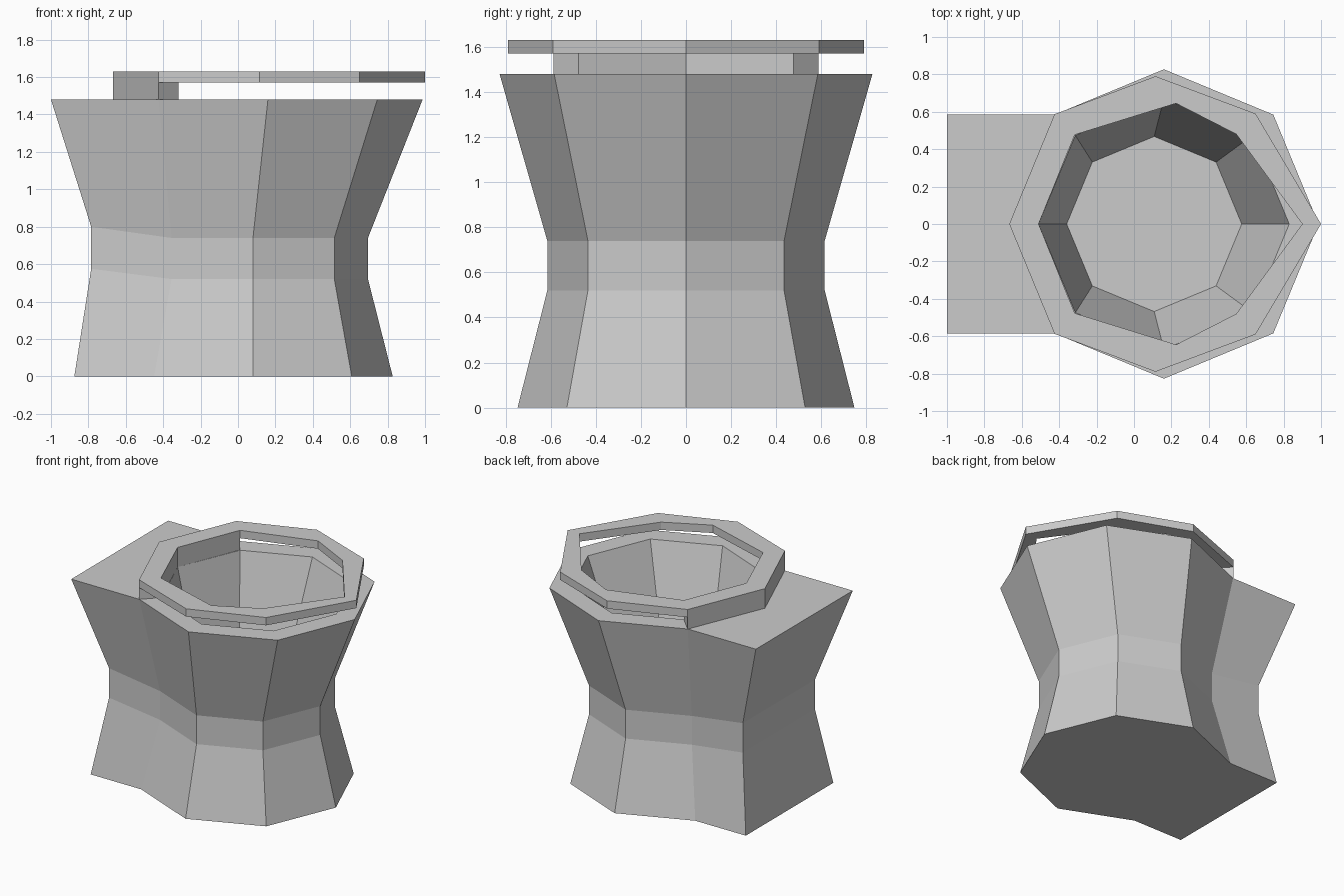
import bpy, bmesh, math

if "Cube" in bpy.data.objects:
    bpy.data.objects.remove(bpy.data.objects["Cube"])

grey = bpy.data.materials.new("stone_grey")
grey.diffuse_color = (0.6, 0.6, 0.6, 1)
grey.use_nodes = True
grey.node_tree.nodes["Principled BSDF"].inputs["Base Color"].default_value = grey.diffuse_color


def finish(bm, name):
    bmesh.ops.recalc_face_normals(bm, faces=bm.faces)
    mesh = bpy.data.meshes.new(name)
    bm.to_mesh(mesh)
    bm.free()
    mesh.materials.append(grey)
    obj = bpy.data.objects.new(name, mesh)
    bpy.context.collection.objects.link(obj)
    return obj


def octagon(cx, r, z):
    return [(cx + r * math.cos(k * math.pi / 4), r * math.sin(k * math.pi / 4), z)
            for k in range(8)]


def bridge(bm, lower, upper):
    """Join two vertex loops, allowing repeated vertices."""
    n = len(lower)
    for i in range(n):
        j = (i + 1) % n
        corners = list(dict.fromkeys([lower[i], lower[j], upper[j], upper[i]]))
        bm.faces.new(corners)


# Pedestal: octagonal outline whose rear point is stretched into a square back
bm = bmesh.new()
loops = []
# centre x, radius, height, rear x, rear height
for cx, r, z, back, back_z in [(0.08, 0.747, 0, -0.875, 0),
                               (0.08, 0.615, 0.52, -0.785, 0.575),
                               (0.08, 0.615, 0.74, -0.785, 0.80),
                               (0.16, 0.827, 1.48, -1.0, 1.48)]:
    pts = octagon(cx, r, z)
    half = pts[3][1]
    pts[4:5] = [(back, half, back_z), (back, -half, back_z)]
    loops.append([bm.verts.new(p) for p in pts])
bm.faces.new(loops[0])
for a, b in zip(loops, loops[1:]):
    bridge(bm, a, b)

# Bowl: rim opening tapering to a flat floor
rim = [bm.verts.new(p) for p in octagon(0.16, 0.67, 1.48)]
floor = [bm.verts.new(p) for p in octagon(0.108, 0.468, 0.80)]
bridge(bm, loops[-1], rim[:5] + rim[4:])
bridge(bm, rim, floor)
bm.faces.new(floor)
finish(bm, "pedestal_bowl")

# Seat ring: half outlines, mirrored across the centre line
OUTER = [(-0.667, 0), (-0.425, 0.587), (0.115, 0.79), (0.65, 0.59), (1.0, 0)]
INNER = [(-0.51, 0), (-0.317, 0.477), (0.225, 0.645), (0.547, 0.48), (0.90, 0)]


def mirrored(half):
    return half + [(x, -y) for x, y in half[-2:0:-1]]


bm = bmesh.new()
outer, inner = mirrored(OUTER), mirrored(INNER)
rings = []
for pts, z in [(outer, 1.57), (outer, 1.63), (inner, 1.63), (inner, 1.57)]:
    rings.append([bm.verts.new((x, y, z)) for x, y in pts])
bridge(bm, rings[0], rings[1])
bridge(bm, rings[1], rings[2])
bridge(bm, rings[2], rings[3])

# Rear support: the two rear segments reach down to the rim
n = len(outer)
rear = (0, n - 1)
foot_o = {i: bm.verts.new((*outer[i], 1.48)) for i in (0, 1, n - 1)}
foot_i = {i: bm.verts.new((*inner[i], 1.48)) for i in (0, 1, n - 1)}
low_o, low_i = rings[0], rings[3]
for i in range(n):
    j = (i + 1) % n
    if i in rear:
        bm.faces.new((low_o[i], low_o[j], foot_o[j], foot_o[i]))
        bm.faces.new((low_i[i], low_i[j], foot_i[j], foot_i[i]))
        bm.faces.new((foot_o[i], foot_o[j], foot_i[j], foot_i[i]))
    else:
        bm.faces.new((low_o[i], low_o[j], low_i[j], low_i[i]))
for i in (1, n - 1):
    bm.faces.new((low_o[i], foot_o[i], foot_i[i], low_i[i]))
finish(bm, "seat_ring")
